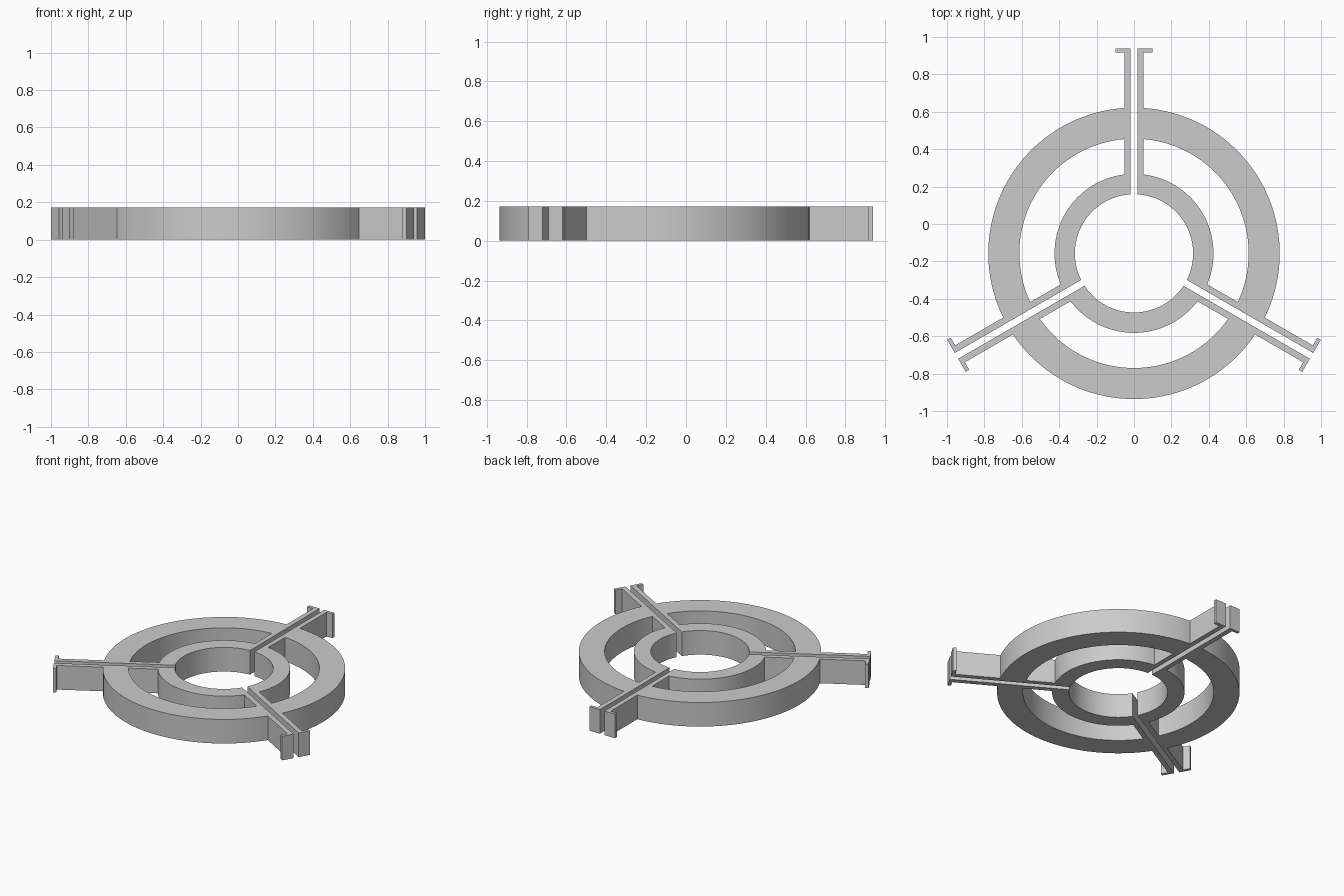
import bpy, bmesh
from math import asin, cos, sin, sqrt, pi, radians
from mathutils import Matrix

cube = bpy.data.objects.get("Cube")
if cube:
    bpy.data.objects.remove(cube, do_unlink=True)

HEIGHT = 0.171
CENTRE_Y = -0.157
BORE, HUB, RIM_IN, RIM_OUT = 0.316, 0.425, 0.613, 0.779   # ring radii
SLIT, ARM, FLANGE = 0.018, 0.052, 0.099                   # half widths across an arm
TIP, FLANGE_THICK = 1.096, 0.022

grey = bpy.data.materials.new("grey")
grey.use_nodes = True
colour = (0.6, 0.6, 0.6, 1)
grey.diffuse_color = colour
grey.node_tree.nodes["Principled BSDF"].inputs["Base Color"].default_value = colour


def arc(radius, offset, steps=40):
    """Arc between the upper arm and the lower right arm, clear of both by offset."""
    start = pi / 2 - asin(offset / radius)
    end = pi / 3 - start
    angles = [start + (end - start) * i / steps for i in range(steps + 1)]
    return [(radius * cos(a), radius * sin(a)) for a in angles]


def mirrored(points):
    """Reflect across the middle of the sector, reversing the order."""
    c, s = cos(pi / 3), sin(pi / 3)
    return [(x * c + y * s, x * s - y * c) for x, y in reversed(points)]


def add_spline(curve, points):
    spline = curve.splines.new("POLY")
    spline.points.add(len(points) - 1)
    for p, (x, y) in zip(spline.points, points):
        p.co = (x, y, 0, 1)
    spline.use_cyclic_u = True


# Outline of one sector: half arm with flange, rim arc, second half arm, bore arc
half_arm = [(SLIT, TIP), (FLANGE, TIP), (FLANGE, TIP - FLANGE_THICK),
            (ARM, TIP - FLANGE_THICK)]
outline = half_arm + arc(RIM_OUT, ARM) + mirrored(half_arm) + arc(BORE, SLIT)[::-1]
window = arc(RIM_IN, ARM) + arc(HUB, ARM)[::-1]

curve = bpy.data.curves.new("sector_profile", "CURVE")
curve.dimensions = "2D"
curve.fill_mode = "BOTH"
curve.extrude = HEIGHT / 2
add_spline(curve, outline)
add_spline(curve, window)
profile = bpy.data.objects.new("sector_profile", curve)
bpy.context.collection.objects.link(profile)
bpy.context.view_layer.update()
mesh = bpy.data.meshes.new_from_object(
    profile.evaluated_get(bpy.context.evaluated_depsgraph_get()))
bpy.data.objects.remove(profile, do_unlink=True)

# Weld the caps to the walls and stand the sector on the ground
bm = bmesh.new()
bm.from_mesh(mesh)
bmesh.ops.remove_doubles(bm, verts=bm.verts, dist=0.0001)
bmesh.ops.recalc_face_normals(bm, faces=bm.faces)
bmesh.ops.translate(bm, verts=bm.verts, vec=(0, 0, HEIGHT / 2))
bm.to_mesh(mesh)
bm.free()
mesh.materials.clear()
mesh.materials.append(grey)

# Three separate sectors around the centre
for name, turn in (("right_sector", 120), ("left_sector", 0), ("front_sector", 240)):
    data = mesh.copy()
    data.transform(Matrix.Translation((0, CENTRE_Y, 0)) @ Matrix.Rotation(radians(turn), 4, "Z"))
    sector = bpy.data.objects.new(name, data)
    bpy.context.collection.objects.link(sector)
    bpy.ops.object.select_all(action="DESELECT")
    sector.select_set(True)
    bpy.context.view_layer.objects.active = sector
    bpy.ops.object.shade_smooth_by_angle(angle=radians(30))
